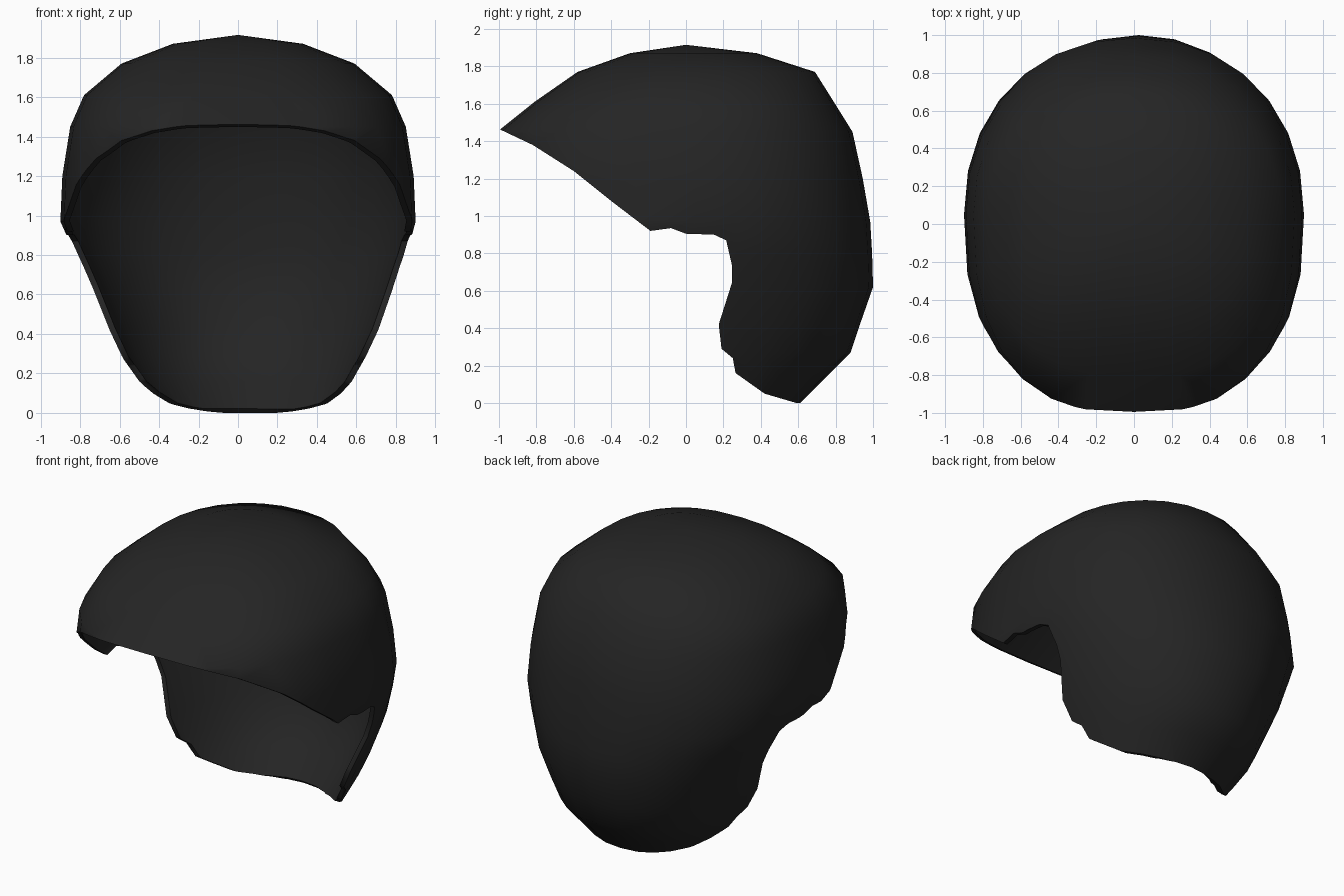
import bpy, bmesh, math

if "Cube" in bpy.data.objects:
    bpy.data.objects.remove(bpy.data.objects["Cube"], do_unlink=True)

SEGMENTS = 28
CENTRE_Y = 0.05

# Horizontal rings of the shell: height, front y, back y, half width, x shift
RINGS = [
    (1.87, -0.30, 0.38, 0.33, 0.0),
    (1.77, -0.58, 0.69, 0.59, 0.0),
    (1.61, -0.81, 0.79, 0.78, 0.0),
    (1.45, -1.01, 0.89, 0.85, 0.0),
    (1.20, -1.01, 0.945, 0.89, 0.0),
    (0.97, -1.01, 0.985, 0.90, 0.0),
    (0.80, -0.95, 0.995, 0.84, 0.015),
    (0.62, -0.90, 1.00, 0.77, 0.025),
    (0.42, -0.85, 0.93, 0.69, 0.03),
    (0.27, -0.80, 0.88, 0.62, 0.03),
    (0.14, -0.70, 0.75, 0.55, 0.04),
    (0.00, -0.60, 0.61, 0.46, 0.06),
]

# Rim seen from the side (y, z): brow, ear, cheek, nape
RIM = [(-1.2, 1.57), (-1.0, 1.465), (-0.82, 1.38), (-0.6, 1.24), (-0.4, 1.08),
       (-0.19, 0.92), (-0.08, 0.935), (0.0, 0.905), (0.15, 0.9), (0.215, 0.87),
       (0.245, 0.74), (0.245, 0.64), (0.175, 0.42), (0.19, 0.29), (0.25, 0.24),
       (0.265, 0.16), (0.42, 0.05), (0.59, 0.0), (0.6, -0.2)]
OUTSIDE = [(1.4, -0.2), (1.4, 2.2), (-1.2, 2.2)]


def power(value, exponent):
    return math.copysign(abs(value) ** exponent, value)


def make_object(name, bm):
    bmesh.ops.recalc_face_normals(bm, faces=bm.faces)
    mesh = bpy.data.meshes.new(name)
    bm.to_mesh(mesh)
    bm.free()
    obj = bpy.data.objects.new(name, mesh)
    bpy.context.collection.objects.link(obj)
    return obj


# Domed shell, open at the bottom
bm = bmesh.new()
loops = []
for z, front, back, half, shift in RINGS:
    loop = []
    for i in range(SEGMENTS):
        a = math.tau * i / SEGMENTS
        c, s = math.cos(a), math.sin(a)
        e = 2 / 2.15 if s > 0 else 2 / 2.5
        reach = back - CENTRE_Y if s > 0 else CENTRE_Y - front
        loop.append(bm.verts.new((shift + half * power(c, e),
                                  CENTRE_Y + reach * power(s, e), z)))
    loops.append(loop)
crown = bm.verts.new((0, 0, 1.915))
for i in range(SEGMENTS):
    j = (i + 1) % SEGMENTS
    bm.faces.new((crown, loops[0][i], loops[0][j]))
    for upper, lower in zip(loops, loops[1:]):
        bm.faces.new((upper[i], lower[i], lower[j], upper[j]))
shell = make_object("hair_shell", bm)

# The open shell must face outward so that thickness grows inward
if shell.data.polygons[0].normal.z < 0:
    shell.data.flip_normals()

# Side outline prism that trims the face opening and nape
bm = bmesh.new()
outline = RIM + OUTSIDE
sides = [[bm.verts.new((x, y, z)) for y, z in outline] for x in (-1.5, 1.5)]
for side in sides:
    bm.faces.new(side)
for i in range(len(outline)):
    j = (i + 1) % len(outline)
    bm.faces.new((sides[0][i], sides[0][j], sides[1][j], sides[1][i]))
cutter = make_object("rim_cutter", bm)
cutter.hide_render = True

# Thickness, then trim to the outline
solid = shell.modifiers.new("thickness", 'SOLIDIFY')
solid.thickness = 0.03
solid.offset = -1
trim = shell.modifiers.new("trim", 'BOOLEAN')
trim.operation = 'INTERSECT'
trim.solver = 'EXACT'
trim.object = cutter

bpy.ops.object.select_all(action='DESELECT')
shell.select_set(True)
bpy.context.view_layer.objects.active = shell
for name in ("thickness", "trim"):
    bpy.ops.object.modifier_apply(modifier=name)
bpy.data.objects.remove(cutter, do_unlink=True)

# Single dark colour
black = bpy.data.materials.new("soft_black")
black.use_nodes = True
colour = (0.018, 0.018, 0.018, 1)
black.diffuse_color = colour
black.node_tree.nodes["Principled BSDF"].inputs["Base Color"].default_value = colour
shell.data.materials.clear()
shell.data.materials.append(black)

bpy.ops.object.shade_smooth_by_angle(angle=math.radians(50))
